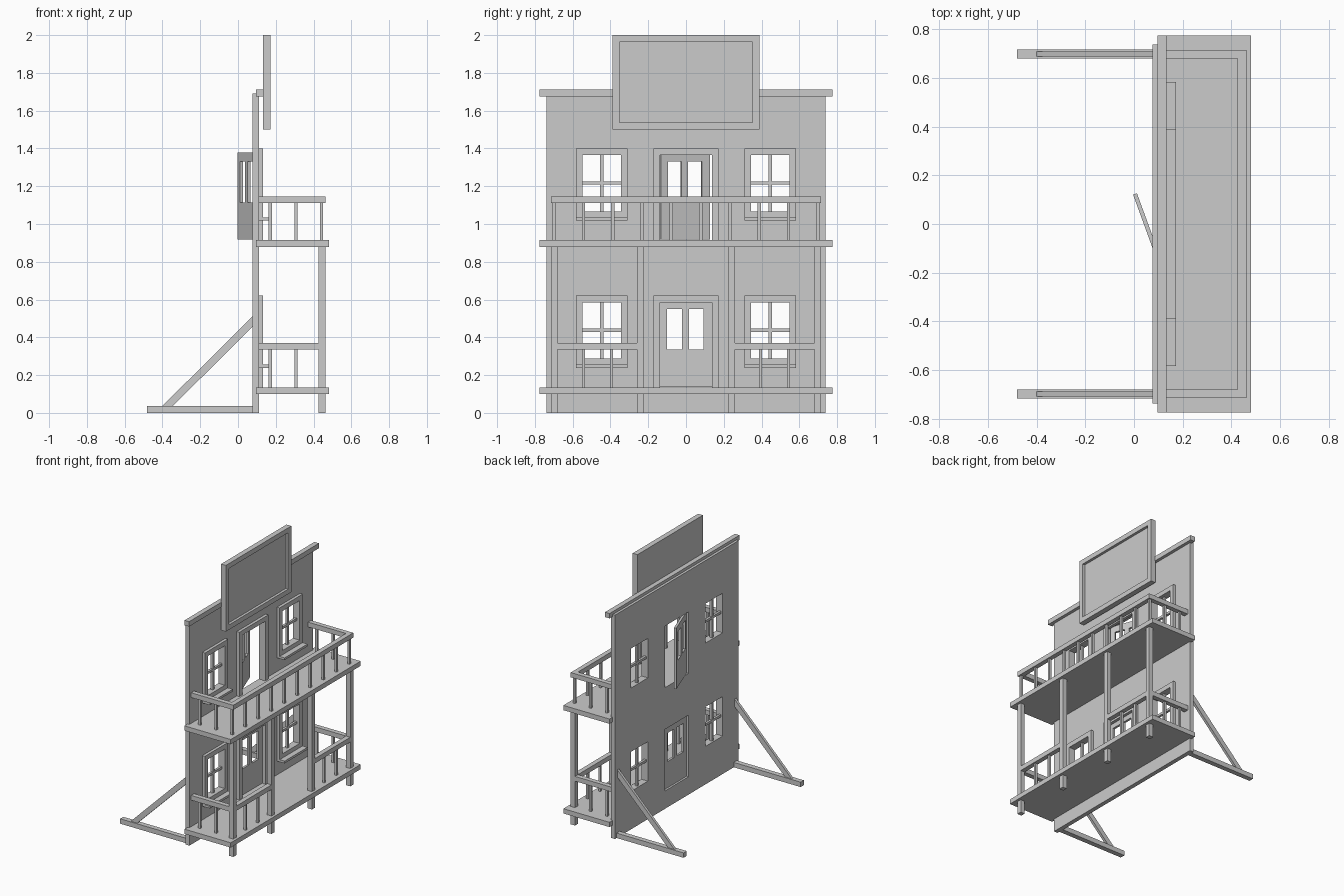
import bpy, bmesh, math
from mathutils import Matrix

if "Cube" in bpy.data.objects:
    bpy.data.objects.remove(bpy.data.objects["Cube"])


def finish(name, bm):
    bmesh.ops.recalc_face_normals(bm, faces=bm.faces)
    me = bpy.data.meshes.new(name)
    bm.to_mesh(me)
    bm.free()
    ob = bpy.data.objects.new(name, me)
    bpy.context.collection.objects.link(ob)
    return ob


def box(name, x, y, z):
    bm = bmesh.new()
    size = [b - a for a, b in (x, y, z)]
    mid = [(a + b) / 2 for a, b in (x, y, z)]
    bmesh.ops.create_cube(bm, size=1, matrix=Matrix.Translation(mid) @ Matrix.Diagonal((*size, 1)))
    return finish(name, bm)


def panel(name, x, y, z, holes):
    """Upright board of thickness x with rectangular holes (y0, y1, z0, z1)."""
    ys = sorted({*y, *(v for h in holes for v in h[:2])})
    zs = sorted({*z, *(v for h in holes for v in h[2:])})
    bm = bmesh.new()
    grid = {(a, b): bm.verts.new((x[0], a, b)) for a in ys for b in zs}
    for a, b in zip(ys, ys[1:]):
        for c, d in zip(zs, zs[1:]):
            my, mz = (a + b) / 2, (c + d) / 2
            if not any(h[0] < my < h[1] and h[2] < mz < h[3] for h in holes):
                bm.faces.new([grid[a, c], grid[b, c], grid[b, d], grid[a, d]])
    bmesh.ops.delete(bm, geom=[v for v in bm.verts if not v.link_faces], context='VERTS')
    new = bmesh.ops.extrude_face_region(bm, geom=bm.faces[:])['geom']
    bmesh.ops.translate(bm, verts=[v for v in new if isinstance(v, bmesh.types.BMVert)],
                        vec=(x[1] - x[0], 0, 0))
    return finish(name, bm)


DECKS = (0.135, 0.915)          # floor heights of the two storeys
WIN = (0.345, 0.547)            # window opening in y
WALL = (0.077, 0.11)
TRIM = (0.11, 0.132)


def window_spans():
    return [WIN, (-WIN[1], -WIN[0])]


# Main wall with window and door openings
holes = []
for d in DECKS:
    holes += [(a, b, d + 0.152, d + 0.45) for a, b in window_spans()]
    holes.append((-0.14, 0.14, d, d + 0.465))
panel("facade_wall", WALL, (-0.738, 0.738), (0, 1.69), holes)
box("cornice", (0.096, 0.134), (-0.775, 0.775), (1.675, 1.712))

# Sign board with raised border
panel("sign_border", (0.132, 0.172), (-0.39, 0.39), (1.5, 2.0), [(-0.353, 0.353, 1.537, 1.963)])
box("sign_board", (0.132, 0.152), (-0.353, 0.353), (1.537, 1.963))

# Storeys: deck, windows, door trim and door
for level, d in zip(("lower", "upper"), DECKS):
    box(level + "_deck", (0.096, 0.482), (-0.775, 0.775), (d - 0.036, d))
    for a, b in window_spans():
        z0, z1 = d + 0.152, d + 0.45
        m, n = (a + b) / 2, d + 0.302
        panel(level + "_window_trim", TRIM, (a - 0.036, b + 0.036), (d + 0.103, z1 + 0.036),
              [(a, b, z0, z1)])
        box(level + "_window_sill", (0.11, 0.173), (a - 0.036, b + 0.036), (d + 0.103, d + 0.12))
        box(level + "_window_upright_bar", (0.09, 0.108), (m - 0.009, m + 0.009), (z0, z1))
        box(level + "_window_cross_bar", (0.09, 0.108), (a, b), (n - 0.009, n + 0.009))
    panel(level + "_door_trim", TRIM, (-0.173, 0.173), (d, d + 0.486), [(-0.137, 0.137, d, d + 0.45)])
    # Door is modelled from its hinge corner so it can swing
    door = panel(level + "_door", (0, 0.017), (0, 0.274), (d + 0.002, d + 0.464),
                 [(0.037, 0.115, d + 0.2, d + 0.415), (0.152, 0.23, d + 0.2, d + 0.415)])
    door.location = (0.09, -0.137, 0)
    if level == "upper":
        door.rotation_euler.z = math.radians(20)

# Porch posts
OUT, INN = (0.68, 0.716), (0.223, 0.26)
for s in (-1, 1):
    for kind, (a, b) in (("outer", OUT), ("inner", INN)):
        box(kind + "_post", (0.426, 0.462), sorted((s * a, s * b)), (0, 0.88))


def baluster(level, x, y, d, h):
    r = 0.0085
    box(level + "_baluster", (x - r, x + r), (y - r, y + r), (d, d + h))


# Railings: side rails and front rails with their balusters
box("upper_front_rail", (0.426, 0.462), (-0.716, 0.716), (1.11, 1.146))
for i in range(10):
    baluster("upper", 0.442, -0.698 + i * 1.396 / 9, DECKS[1], 0.195)
for s in (-1, 1):
    for level, d, h in (("lower", DECKS[0], 0.2), ("upper", DECKS[1], 0.195)):
        box(level + "_side_rail", (0.11, 0.426), sorted((s * OUT[0], s * OUT[1])),
            (d + h, d + h + 0.036))
        for x in (0.171, 0.307):
            baluster(level, x, s * 0.698, d, h)
    box("lower_front_rail", (0.426, 0.462), sorted((s * INN[1], s * OUT[0])), (0.335, 0.371))
    for y in (0.395, 0.542):
        baluster("lower", 0.442, s * y, DECKS[0], 0.2)

# Rear floor beams and diagonal braces
for s in (-1, 1):
    box("rear_foot_beam", (-0.482, WALL[0]), sorted((s * 0.68, s * 0.718)), (0, 0.037))
    bm = bmesh.new()
    profile = [(-0.4, 0.037), (-0.345, 0.037), (WALL[0], 0.455), (WALL[0], 0.511)]
    face = bm.faces.new([bm.verts.new((x, s * 0.699 - 0.01, z)) for x, z in profile])
    new = bmesh.ops.extrude_face_region(bm, geom=[face])['geom']
    bmesh.ops.translate(bm, verts=[v for v in new if isinstance(v, bmesh.types.BMVert)], vec=(0, 0.02, 0))
    finish("rear_diagonal_brace", bm)
